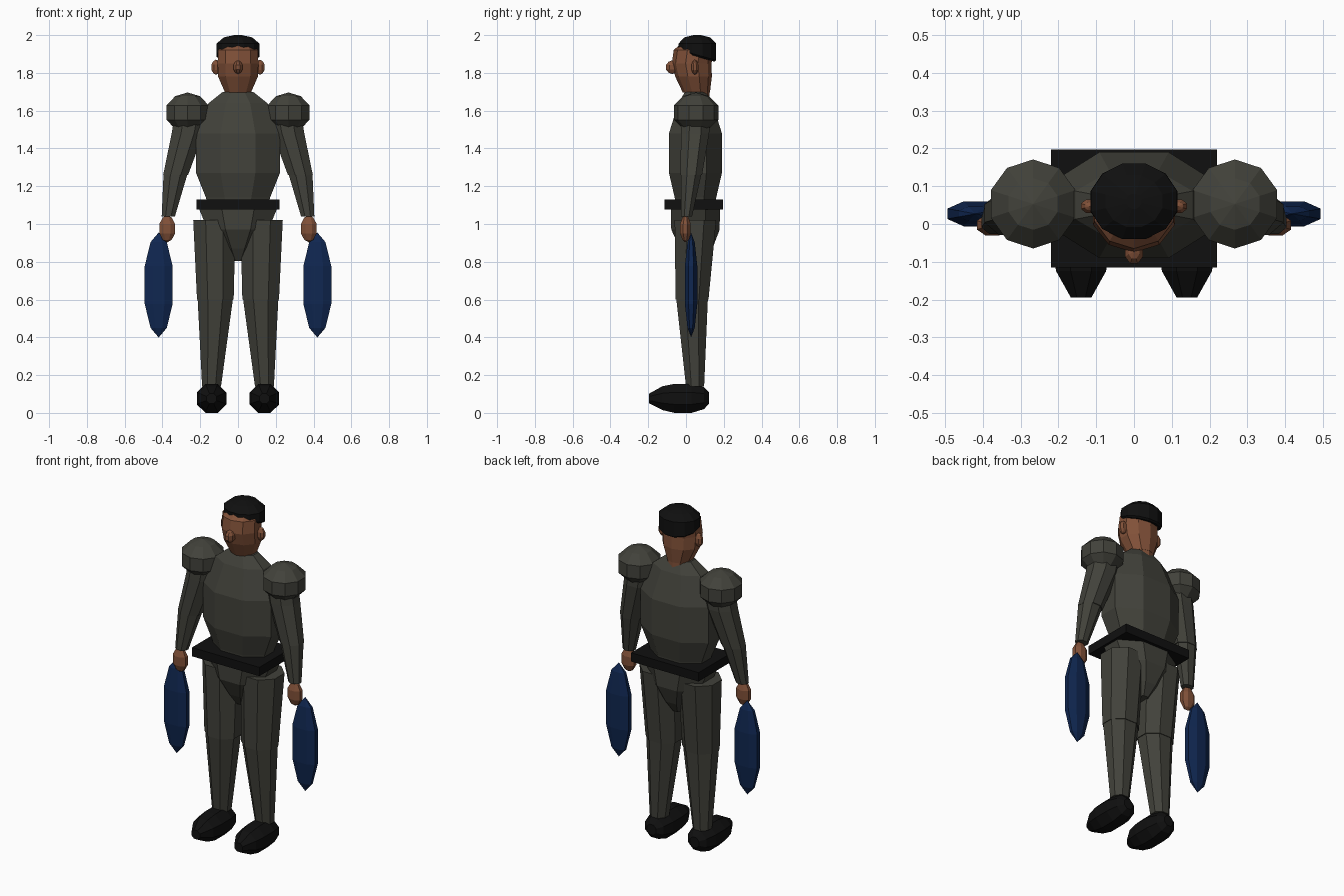
import bpy, bmesh, math

if "Cube" in bpy.data.objects:
    bpy.data.objects.remove(bpy.data.objects["Cube"])


def material(name, rgb):
    m = bpy.data.materials.new(name)
    m.diffuse_color = (*rgb, 1)
    m.use_nodes = True
    m.node_tree.nodes["Principled BSDF"].inputs["Base Color"].default_value = m.diffuse_color
    return m


SUIT = material("dark_olive_cloth", (0.054, 0.054, 0.043))
SKIN = material("brown_skin", (0.22, 0.082, 0.040))
BLACK = material("black", (0.005, 0.005, 0.005))
BLUE = material("navy_blue", (0.005, 0.020, 0.082))


def finish(name, bm, mat):
    bmesh.ops.remove_doubles(bm, verts=bm.verts, dist=0.0005)
    bmesh.ops.recalc_face_normals(bm, faces=bm.faces)
    me = bpy.data.meshes.new(name)
    bm.to_mesh(me)
    bm.free()
    me.materials.append(mat)
    ob = bpy.data.objects.new(name, me)
    bpy.context.collection.objects.link(ob)
    return ob


def loft(name, rings, mat, n=8, swap=False):
    """Skin horizontal rings (x, y, z, rx, ry); swap stacks them along y."""
    bm = bmesh.new()
    k = 1 / math.cos(math.pi / n)
    loops = []
    for x, y, z, rx, ry in rings:
        loop = []
        for i in range(n):
            a = 2 * math.pi * (i + 0.5) / n
            c, s = k * math.cos(a), k * math.sin(a)
            p = (x + rx * c, y, z + ry * s) if swap else (x + rx * c, y + ry * s, z)
            loop.append(bm.verts.new(p))
        loops.append(loop)
    for a, b in zip(loops, loops[1:]):
        for i in range(n):
            j = (i + 1) % n
            bm.faces.new((a[i], a[j], b[j], b[i]))
    bm.faces.new(loops[0])
    bm.faces.new(loops[-1])
    return finish(name, bm, mat)


def ball(name, c, r, mat, n=8):
    """Low-poly ellipsoid with two caps and a straight middle band."""
    prof = [(-1, 0.01), (-0.82, 0.58), (-0.36, 1), (0.36, 1), (0.82, 0.58), (1, 0.01)]
    return loft(name, [(c[0], c[1], c[2] + h * r[2], w * r[0], w * r[1])
                       for h, w in prof], mat, n)


# torso and pelvis
loft("torso", [(0, .05, 1.10, .16, .105), (0, .05, 1.14, .17, .11),
               (0, .05, 1.27, .222, .14), (0, .05, 1.48, .222, .14),
               (0, .05, 1.64, .155, .09), (0, .05, 1.70, .08, .055)], SUIT)
loft("pelvis", [(0, .05, 1.10, .215, .13), (0, .05, 0.97, .16, .128),
                (0, .055, 0.87, .085, .085), (0, .055, 0.805, .035, .045)], SUIT)

# square belt plate
bm = bmesh.new()
bmesh.ops.create_cube(bm, size=1)
for v in bm.verts:
    v.co = (v.co.x * .44, v.co.y * .312 + .041, v.co.z * .052 + 1.104)
finish("belt", bm, BLACK)

# neck, head, nose
loft("neck", [(0, .06, 1.66, .065, .062), (0, .06, 1.72, .065, .062)], SKIN, 10)
loft("head", [(0, .055, 1.695, .068, .068), (0, .04, 1.78, .105, .092),
              (0, .03, 1.85, .108, .10), (0, .04, 1.92, .105, .10),
              (0, .05, 1.96, .07, .07)], SKIN, 10)
ball("nose", (0, -.073, 1.83), (.024, .032, .036), SKIN)

# hair cap, lower at the back than over the forehead
hair = loft("hair", [(0, .06, 1.885, .105, .09), (0, .06, 1.895, .115, .10),
                     (0, .06, 1.955, .114, .10), (0, .06, 1.988, .075, .068),
                     (0, .06, 2.0, .02, .02)], BLACK, 12)
for v in hair.data.vertices:
    if v.co.z < 1.91:
        v.co.z += (.06 - v.co.y) * .28

# paired parts
for side, s in (("left", 1), ("right", -1)):
    ball(side + "_ear", (s * .117, .047, 1.83), (.023, .018, .04), SKIN)
    ball(side + "_shoulder", (s * .267, .053, 1.59), (.112, .112, .106), SUIT, 10)
    loft(side + "_upper_arm", [(s * .25, .05, 1.58, .085, .075),
                               (s * .267, .048, 1.48, .084, .075),
                               (s * .33, .028, 1.26, .066, .057)], SUIT)
    loft(side + "_forearm", [(s * .33, .028, 1.27, .064, .055),
                             (s * .369, .003, 1.04, .035, .029)], SUIT)
    ball(side + "_hand", (s * .375, -.003, .975), (.041, .028, .072), SKIN)
    ball(side + "_hand_paddle", (s * .42, .027, .677), (.074, .033, .277), BLUE)
    loft(side + "_thigh", [(s * .125, .05, 1.02, .112, .11),
                           (s * .12, .032, .60, .097, .087)], SUIT)
    loft(side + "_shin", [(s * .12, .032, .61, .094, .084),
                          (s * .14, .048, .14, .05, .048)], SUIT)
    loft(side + "_shoe", [(s * .14, -.195, .076, .027, .026),
                          (s * .14, -.125, .078, .066, .063),
                          (s * .14, -.06, .077, .078, .077),
                          (s * .14, .03, .077, .078, .077),
                          (s * .14, .095, .078, .06, .058),
                          (s * .14, .122, .078, .03, .03)], BLACK, 8, True)
